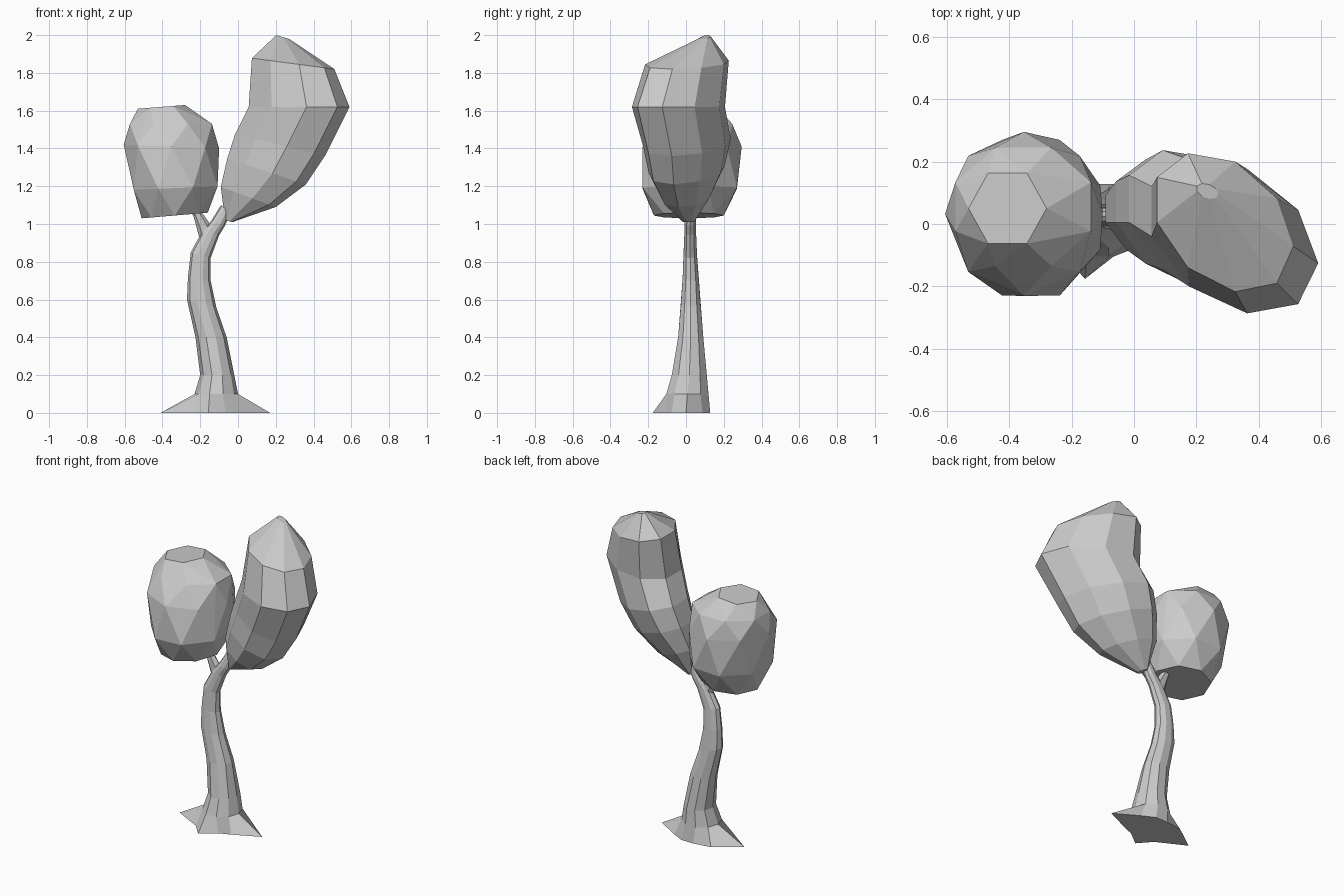
import bpy, bmesh
from math import sin, cos, pi, radians
from mathutils import Vector

cube = bpy.data.objects.get("Cube")
if cube:
    bpy.data.objects.remove(cube, do_unlink=True)

grey = bpy.data.materials.new("plain grey")
grey.use_nodes = True
COLOUR = (0.6, 0.6, 0.6, 1)
grey.diffuse_color = COLOUR
grey.node_tree.nodes["Principled BSDF"].inputs["Base Color"].default_value = COLOUR


def ring(left_x, left_z, right_x, right_z, front, back, sides, skew=0, turn=0):
    """Tilted oval given by its left and right ends and its depth."""
    pts = []
    for k in range(sides):
        a = 2 * pi * (k + turn) / sides
        t = (1 + cos(a)) / 2
        pts.append(Vector((left_x + (right_x - left_x) * t,
                           (front + back) / 2 + (back - front) / 2 * sin(a - skew),
                           left_z + (right_z - left_z) * t)))
    return pts


def finish(bm, name):
    bmesh.ops.recalc_face_normals(bm, faces=bm.faces)
    mesh = bpy.data.meshes.new(name)
    bm.to_mesh(mesh)
    bm.free()
    mesh.materials.append(grey)
    obj = bpy.data.objects.new(name, mesh)
    bpy.context.collection.objects.link(obj)
    return obj


def loft(name, rings):
    """Skin a stack of rings and cap both ends."""
    bm = bmesh.new()
    loops = [[bm.verts.new(p) for p in r] for r in rings]
    n = len(loops[0])
    for low, high in zip(loops, loops[1:]):
        for k in range(n):
            j = (k + 1) % n
            bm.faces.new((low[k], low[j], high[j], high[k]))
    bm.faces.new(loops[0][::-1])
    bm.faces.new(loops[-1])
    return finish(bm, name)


# Trunk with star-shaped root flare, bending into the right branch
SIDES = 10
root_reach = [.27, .15, .135, .135, .19, .31, .16, .185, .11, .13]
base = [Vector((-.1 + r * cos(2 * pi * k / SIDES), r * sin(2 * pi * k / SIDES), 0))
        for k, r in enumerate(root_reach)]
trunk_rings = [
    (-.23, .1, 0, .1, -.11, .125),
    (-.2, .2, -.02, .2, -.08, .115),
    (-.225, .4, -.06, .4, -.045, .095),
    (-.27, .6, -.115, .56, -.03, .08),
    (-.265, .72, -.145, .7, -.02, .07),
    (-.25, .85, -.145, .82, -.015, .06),
    (-.19, .96, -.1, .94, -.01, .055),
    (-.14, 1.02, -.07, .99, -.01, .055),
    (-.09, 1.1, -.04, 1.06, 0, .05),
]
loft("trunk", [base] + [ring(*r, SIDES) for r in trunk_rings])

# Short side branch holding the round crown
loft("side_branch", [ring(*r, 6) for r in [
    (-.2, .91, -.12, .96, 0, .05),
    (-.235, 1.04, -.19, 1.06, .0, .045),
    (-.27, 1.1, -.22, 1.12, .0, .045)]])

# Tall leaning crown
tall_rings = [
    (-.07, 1.02, -.03, 1.01, -.02, .05),
    (-.1, 1.2, .2, 1.09, -.13, .14),
    (-.07, 1.35, .36, 1.21, -.2, .21),
    (-.03, 1.48, .46, 1.36, -.23, .24),
    (.04, 1.62, .59, 1.62, -.29, .21),
    (.06, 1.88, .51, 1.82, -.22, .23),
    (.2, 2.0, .27, 1.98, .08, .13),
]
loft("tall_crown", [ring(*r, 9, skew=radians(20)) for r in tall_rings])

# Round crown, wrapped as a faceted hull around staggered rings
round_rings = [
    (-.51, 1.03, -.16, 1.06, -.17, .2),
    (-.57, 1.18, -.09, 1.2, -.25, .29),
    (-.605, 1.42, -.1, 1.4, -.23, .295),
    (-.59, 1.53, -.12, 1.53, -.15, .26),
    (-.53, 1.61, -.28, 1.63, -.08, .18),
]
bm = bmesh.new()
for i, r in enumerate(round_rings):
    for p in ring(*r, 6 if i == 4 else 8, turn=(i % 2) / 2):
        bm.verts.new(p)
bmesh.ops.convex_hull(bm, input=bm.verts)
bmesh.ops.dissolve_limit(bm, angle_limit=radians(3), verts=bm.verts, edges=bm.edges)
finish(bm, "round_crown")
